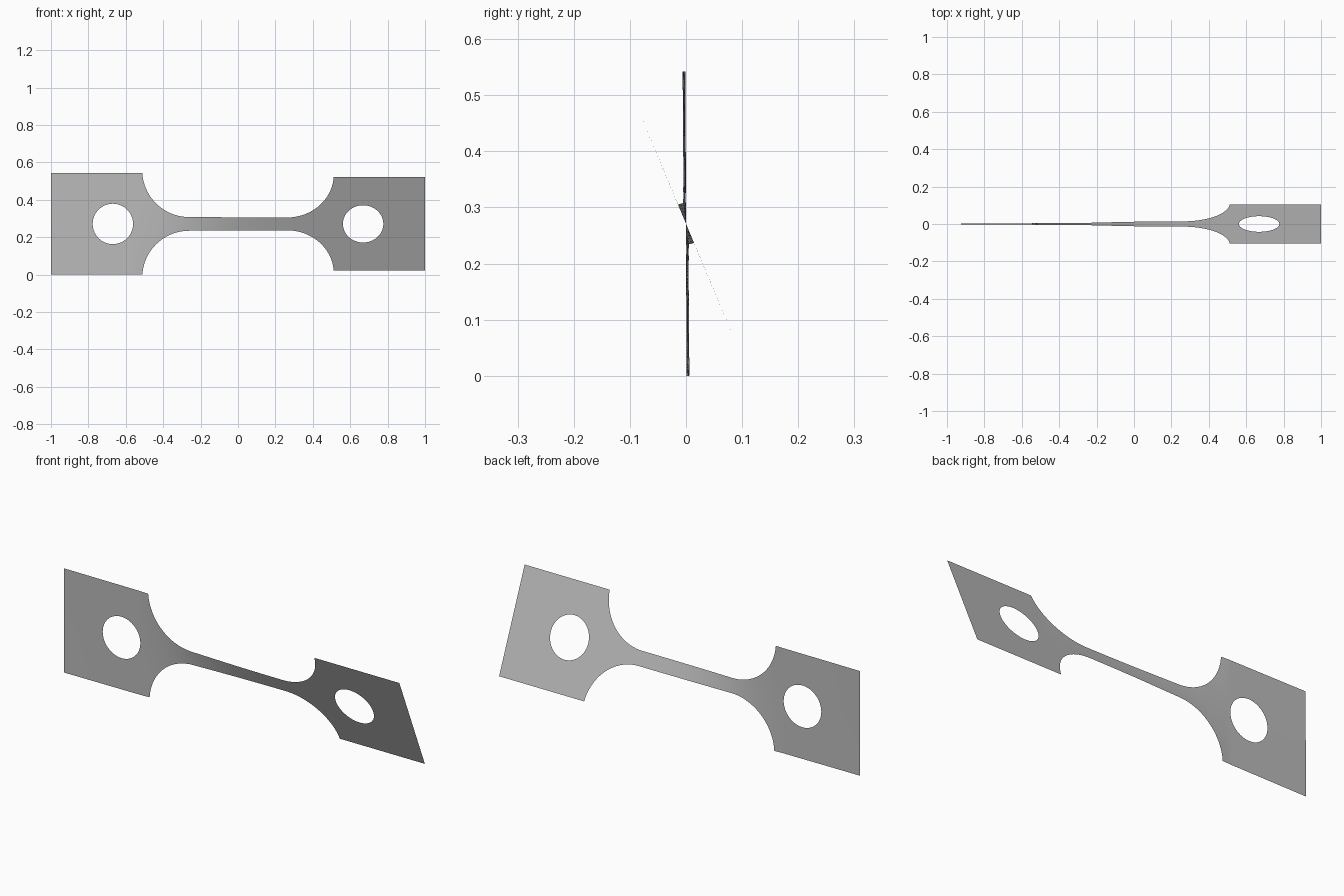
import bpy, bmesh
from math import sin, cos, pi, radians, sqrt

cube = bpy.data.objects.get("Cube")
if cube:
    bpy.data.objects.remove(cube, do_unlink=True)

MID_Z, HALF = 0.271, 0.271          # centre line height, half width of grips
NECK = 0.037                        # half width of the narrow neck
FILLET_R, FILLET_X = 0.25, 0.262    # fillet radius and where it meets the neck
HOLE_X, HOLE_R = 0.669, 0.108
ROWS = 6

# Twist angle in degrees along the length
TWIST = [(-1, 0.2), (-0.55, 0.7), (-0.42, 2.8), (-0.33, 6), (-0.25, 9.5),
         (-0.1, 15.5), (0, 19), (0.15, 21.5), (0.3, 22.5), (0.5, 22.75), (1, 22.75)]


def twist(x):
    for (x0, a0), (x1, a1) in zip(TWIST, TWIST[1:]):
        if x <= x1:
            return radians(a0 + (a1 - a0) * (x - x0) / (x1 - x0))
    return radians(TWIST[-1][1])


def outer(x):
    """Half width of the strip at x."""
    d = abs(x) - FILLET_X
    if d <= 0:
        return NECK
    if d >= FILLET_R:
        return HALF
    return min(HALF, NECK + FILLET_R - sqrt(FILLET_R ** 2 - d * d))


def inner(x):
    """Half height of the bolt hole at x."""
    return sqrt(max(0, HOLE_R ** 2 - (abs(x) - HOLE_X) ** 2))


# Column stations for one half: neck, fillet, hole and grip end
half = [FILLET_X * i / 12 for i in range(12)]
half += [FILLET_X + FILLET_R * sin(pi / 2 * i / 24) for i in range(25)]
half += [HOLE_X - HOLE_R * cos(pi * i / 32) for i in range(33)]
half += [0.535, 0.83, 0.9, 1]
stations = sorted({round(s * x, 5) for x in half for s in (-1, 1)})

# Twisted sheet, upper and lower strips meeting on the centre line
bm = bmesh.new()
for side in (1, -1):
    columns = []
    for x in stations:
        g, h, a = inner(x), outer(x), twist(x)
        column = []
        for r in range(ROWS + 1):
            v = side * (g + (h - g) * r / ROWS)
            column.append(bm.verts.new((x, -v * sin(a), MID_Z + v * cos(a))))
        columns.append(column)
    for c0, c1 in zip(columns, columns[1:]):
        for r in range(ROWS):
            quad = [c0[r], c1[r], c1[r + 1], c0[r + 1]]
            bm.faces.new(quad[::side])
bmesh.ops.remove_doubles(bm, verts=bm.verts, dist=0.0001)
for f in bm.faces:
    f.smooth = True

mesh = bpy.data.meshes.new("twisted_test_strip")
bm.to_mesh(mesh)
bm.free()
strip = bpy.data.objects.new("twisted_test_strip", mesh)
bpy.context.collection.objects.link(strip)

# Plain grey metal
grey = bpy.data.materials.new("plain_grey")
grey.use_nodes = True
colour = (0.5, 0.5, 0.5, 1)
grey.diffuse_color = colour
grey.node_tree.nodes["Principled BSDF"].inputs["Base Color"].default_value = colour
mesh.materials.append(grey)
